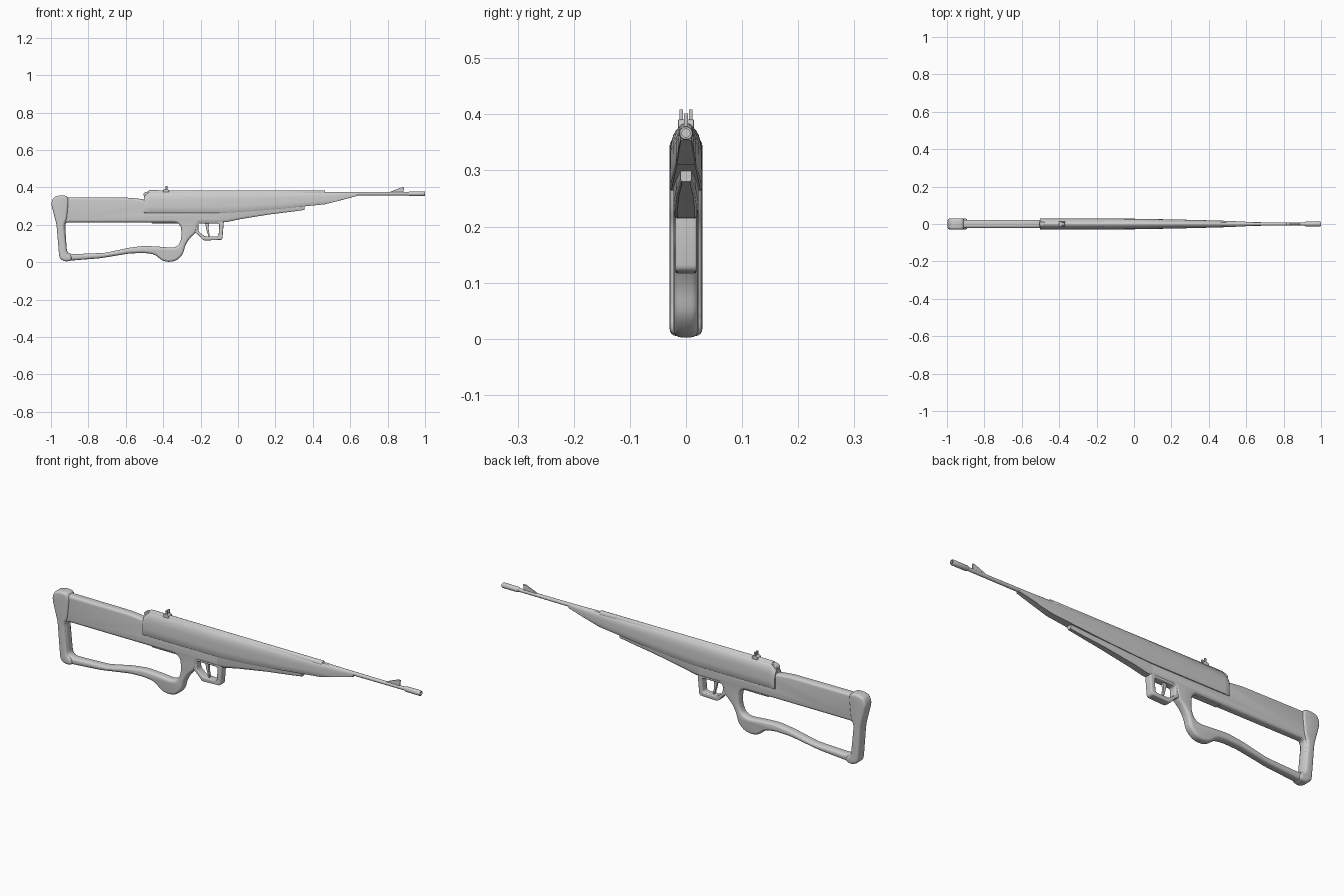
import bpy, bmesh, math
from mathutils import Vector, Matrix

if "Cube" in bpy.data.objects:
    bpy.data.objects.remove(bpy.data.objects["Cube"])


def finish(name, bm, angle=35):
    bmesh.ops.remove_doubles(bm, verts=bm.verts, dist=1e-5)
    bmesh.ops.recalc_face_normals(bm, faces=bm.faces)
    me = bpy.data.meshes.new(name)
    bm.to_mesh(me)
    bm.free()
    ob = bpy.data.objects.new(name, me)
    bpy.context.collection.objects.link(ob)
    bpy.ops.object.select_all(action='DESELECT')
    bpy.context.view_layer.objects.active = ob
    ob.select_set(True)
    bpy.ops.object.shade_smooth_by_angle(angle=math.radians(angle))
    return ob


def rounded(pts, r, n=4):
    # round every corner, limited by the edge lengths
    ps, out = [Vector(p) for p in pts], []
    for i, p in enumerate(ps):
        a, b = ps[i - 1] - p, ps[(i + 1) % len(ps)] - p
        a = p + a.normalized() * min(r, a.length * .42)
        b = p + b.normalized() * min(r, b.length * .42)
        for k in range(n + 1):
            t = k / n
            out.append(a * (1 - t) ** 2 + p * 2 * t * (1 - t) + b * t * t)
    return out


def plate(name, loops, half, bevel, r=.02):
    # XZ profile with holes, thickened along y, edges rounded
    cu = bpy.data.curves.new(name, 'CURVE')
    cu.dimensions, cu.fill_mode = '2D', 'BOTH'
    cu.extrude, cu.bevel_depth = half - bevel, bevel
    cu.offset, cu.bevel_resolution = -bevel, 3
    for loop in loops:
        pts = rounded(loop, r)
        sp = cu.splines.new('POLY')
        sp.points.add(len(pts) - 1)
        for q, p in zip(sp.points, pts):
            q.co = (p.x, p.y, 0, 1)
        sp.use_cyclic_u = True
    tmp = bpy.data.objects.new(name + "_curve", cu)
    bpy.context.collection.objects.link(tmp)
    dg = bpy.context.evaluated_depsgraph_get()
    me = bpy.data.meshes.new_from_object(tmp.evaluated_get(dg))
    bpy.data.objects.remove(tmp)
    bm = bmesh.new()
    bm.from_mesh(me)
    bm.transform(Matrix.Rotation(math.pi / 2, 4, 'X'))
    return finish(name, bm)


def loft(name, rings):
    bm = bmesh.new()
    vs = [[bm.verts.new(p) for p in ring] for ring in rings]
    for a, b in zip(vs, vs[1:]):
        for i in range(len(a)):
            j = (i + 1) % len(a)
            bm.faces.new((a[i], a[j], b[j], b[i]))
    bm.faces.new(vs[0])
    bm.faces.new(vs[-1])
    return finish(name, bm)


def body(name, shape, stations):
    # half cross-section (width, height as fractions) mirrored, swept along x
    full = shape + [(-y, z) for y, z in reversed(shape)]
    loft(name, [[(x, y * w, lo + z * (hi - lo)) for y, z in full] for x, lo, hi, w in stations])


def lathe(name, z, prof, n=24):
    loft(name, [[(x, r * math.cos(i * math.tau / n), z + r * math.sin(i * math.tau / n))
                 for i in range(n)] for x, r in prof])


# skeleton stock with the large opening and pistol grip
stock = [(-.95, .347), (-.58, .345), (-.49, .335), (-.46, .275), (-.07, .275), (-.07, .213),
         (-.215, .213), (-.222, .16), (-.257, .13), (-.282, .09), (-.295, .04), (-.33, .008),
         (-.37, .001), (-.405, .008), (-.445, .042), (-.5, .05), (-.58, .047), (-.74, .021),
         (-.92, .007), (-.95, .02)]
opening = [(-.925, .213), (-.325, .213), (-.304, .19), (-.302, .13), (-.317, .09), (-.35, .077),
           (-.417, .083), (-.5, .088), (-.58, .078), (-.71, .05), (-.89, .043), (-.915, .055)]
plate("stock", [stock, opening], .022, .013)

# butt pad
plate("butt_pad", [[(-1, .315), (-.985, .35), (-.95, .358), (-.915, .355), (-.905, .33), (-.915, .23),
                    (-.93, .2), (-.915, .05), (-.89, .035), (-.89, .009), (-.925, .003), (-.955, .02),
                    (-.962, .1), (-.97, .2)]], .029, .012)

# trigger guard and trigger
plate("trigger_guard", [[(-.24, .225), (-.075, .225), (-.084, .12), (-.185, .116), (-.215, .15), (-.235, .16)],
                        [(-.212, .208), (-.1, .208), (-.104, .138), (-.178, .138), (-.212, .165)]],
      .019, .004, .012)
plate("trigger", [[(-.178, .22), (-.152, .22), (-.158, .18), (-.15, .138), (-.158, .137), (-.17, .178)]],
      .006, .002, .008)

# plate under the stock
plate("floor_plate", [[(-.47, .22), (-.3, .22), (-.31, .208), (-.46, .208)]], .013, .002, .004)

# fore end below the receiver
body("fore_end", [(.7, 0), (.88, .06), (1, .22), (1, 1)],
     [(-.1, .213, .28, .022), (-.06, .215, .285, .022), (.01, .23, .29, .022), (.17, .256, .3, .018),
      (.3, .272, .305, .012), (.355, .28, .305, .01)])

# receiver shell, tapering to the nose
body("receiver", [(.9, 0), (1, .04), (1, .3), (.99, .6), (.92, .75), (.78, .87), (.6, .95), (.4, 1)],
     [(-.503, .265, .352, .027), (-.5, .264, .355, .029), (-.475, .264, .377, .029),
      (-.07, .264, .378, .029), (.05, .271, .378, .0275), (.25, .288, .377, .0235), (.465, .31, .376, .018),
      (.56, .334, .375, .014), (.635, .354, .374, .010)])

# top tube, barrel and muzzle with its bore
lathe("top_tube", .371, [(-.478, .012), (-.475, .014), (.462, .013), (.466, .011)])
lathe("barrel", .3665, [(.4, .0105), (.64, .0095), (.92, .0085)])
lathe("muzzle", .3665, [(.91, .009), (.918, .0125), (.994, .0128), (1, .011), (1, .0075), (.97, .0075)])

# bolt knob at the rear
plate("rear_bolt", [[(-.508, .36), (-.5, .374), (-.475, .38), (-.458, .372), (-.47, .35), (-.495, .35)]],
      .013, .003, .008)

# sights
plate("front_sight", [[(.81, .37), (.815, .377), (.872, .4), (.887, .402), (.885, .37)]], .0035, .001, .004)
plate("rear_sight_base", [[(-.4, .37), (-.4, .386), (-.393, .391), (-.377, .391), (-.37, .386), (-.37, .37)]],
      .014, .002, .003)
for side, label in ((-1, "left"), (1, "right")):
    prong = plate("rear_sight_" + label, [[(-.388, .38), (-.388, .409), (-.378, .409), (-.378, .38)]],
                  .0035, .001, .002)
    prong.location.y = side * .0085
